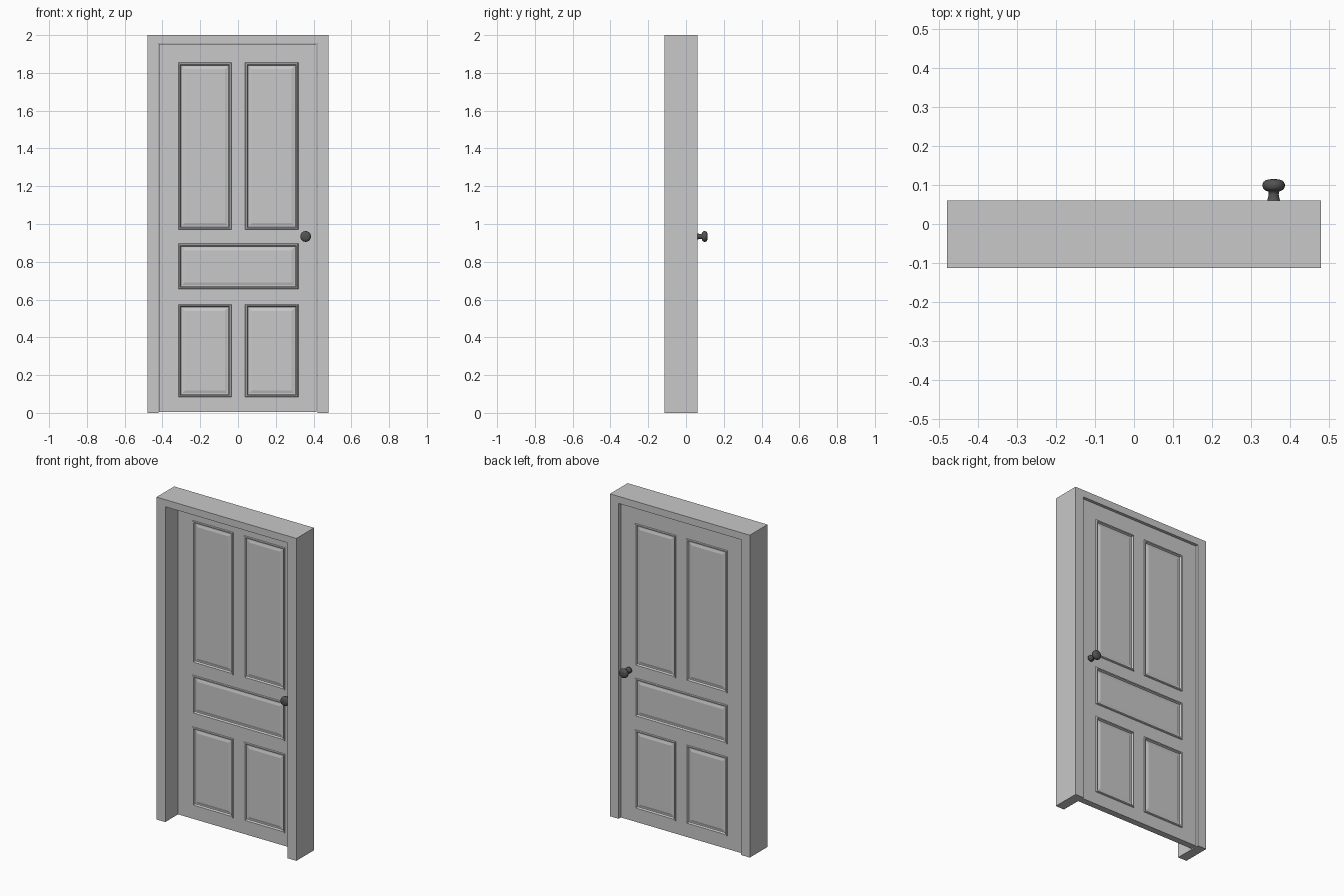
import bpy, bmesh, math

if "Cube" in bpy.data.objects:
    bpy.data.objects.remove(bpy.data.objects["Cube"])


def material(name, v):
    m = bpy.data.materials.new(name)
    m.diffuse_color = (v, v, v, 1)
    m.use_nodes = True
    m.node_tree.nodes["Principled BSDF"].inputs["Base Color"].default_value = m.diffuse_color
    return m


paint = material("light grey paint", 0.58)
metal = material("dark grey metal", 0.085)


def finish(name, bm, mat):
    bmesh.ops.recalc_face_normals(bm, faces=bm.faces[:])
    me = bpy.data.meshes.new(name)
    bm.to_mesh(me)
    bm.free()
    ob = bpy.data.objects.new(name, me)
    bpy.context.collection.objects.link(ob)
    me.materials.append(mat)
    return ob


# Frame: U-shaped outline extruded through the wall depth
bm = bmesh.new()
outline = [(-.48, 0), (-.48, 2), (.48, 2), (.48, 0),
           (.42, 0), (.42, 1.956), (-.42, 1.956), (-.42, 0)]
face = bm.faces.new([bm.verts.new((x, -.113, z)) for x, z in outline])
ext = bmesh.ops.extrude_face_region(bm, geom=[face])
for v in ext["geom"]:
    if isinstance(v, bmesh.types.BMVert):
        v.co.y = .06
finish("door_frame", bm, paint)

# Door leaf: a gridded slab whose panel cells get inset mouldings on both sides
XS = [-.417, -.316, -.034, .038, .319, .416]
ZS = [.004, .083, .575, .655, .896, .970, 1.855, 1.953]
Y0, Y1 = .005, .045
bm = bmesh.new()
panels = []
grids = []
for y in (Y0, Y1):
    g = [[bm.verts.new((x, y, z)) for x in XS] for z in ZS]
    grids.append(g)
    middle = []
    for j in range(len(ZS) - 1):
        for i in range(len(XS) - 1):
            f = bm.faces.new((g[j][i], g[j][i + 1], g[j + 1][i + 1], g[j + 1][i]))
            if j in (1, 5) and i in (1, 3):
                panels.append(f)
            if j == 3 and i in (1, 2, 3):
                middle.append(f)
    panels += bmesh.ops.dissolve_faces(bm, faces=middle)["region"]


def rim(g):
    return ([row for row in g[0]] + [r[-1] for r in g[1:]]
            + g[-1][-2::-1] + [r[0] for r in g[-2:0:-1]])


a, b = rim(grids[0]), rim(grids[1])
for k in range(len(a)):
    n = (k + 1) % len(a)
    bm.faces.new((a[k], a[n], b[n], b[k]))
bmesh.ops.recalc_face_normals(bm, faces=bm.faces[:])
# raised lip, flat top, drop into recess, raised field bevel
for thick, depth in ((.003, .006), (.007, 0), (.005, -.011), (.006, 0), (.014, .004)):
    bmesh.ops.inset_individual(bm, faces=panels, thickness=thick, depth=depth,
                               use_even_offset=True)
finish("door_leaf", bm, paint)

# Knobs: lathe profile (distance from door, radius), one on each side
PROFILE = [(0, .019), (.012, .018), (.018, .0155), (.030, .013), (.038, .0135),
           (.041, .021), (.045, .0265), (.051, .0285), (.057, .0285),
           (.063, .026), (.067, .021), (.069, .014), (.070, .006)]
SIDES = 24
for name, y, s in (("back_knob", Y1, 1), ("front_knob", Y0, -1)):
    bm = bmesh.new()
    rings = []
    for d, r in PROFILE:
        rings.append([bm.verts.new((.358 + r * math.cos(2 * math.pi * k / SIDES), y + s * d,
                                    .934 + r * math.sin(2 * math.pi * k / SIDES)))
                      for k in range(SIDES)])
    for p, q in zip(rings, rings[1:]):
        for k in range(SIDES):
            n = (k + 1) % SIDES
            bm.faces.new((p[k], p[n], q[n], q[k]))
    bm.faces.new(rings[0])
    bm.faces.new(rings[-1])
    ob = finish(name, bm, metal)
    for f in ob.data.polygons:
        f.use_smooth = True
